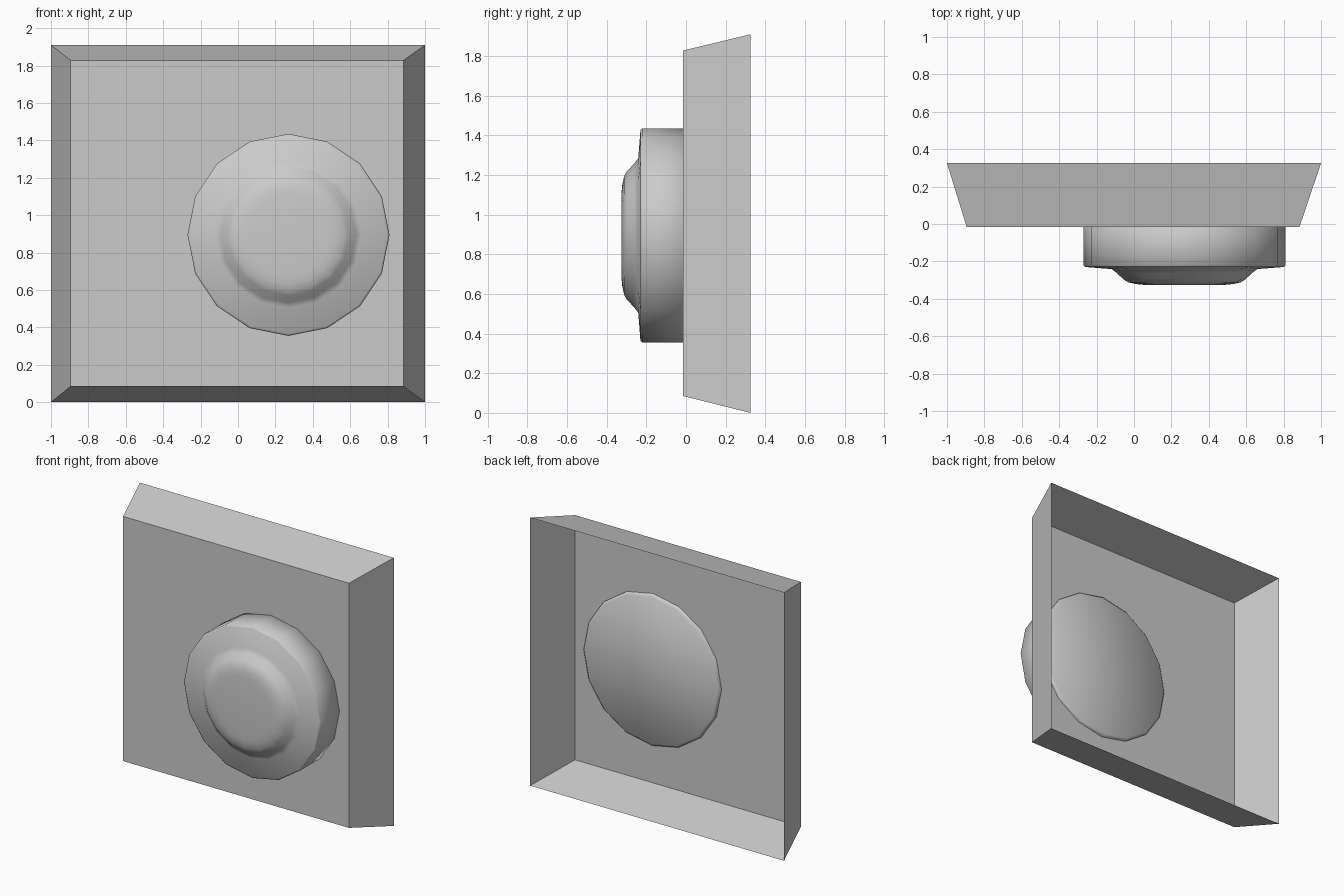
import bpy, bmesh
from math import cos, sin, pi, radians

if "Cube" in bpy.data.objects:
    bpy.data.objects.remove(bpy.data.objects["Cube"])


def finish(bm, name):
    mesh = bpy.data.meshes.new(name)
    bm.to_mesh(mesh)
    bm.free()
    obj = bpy.data.objects.new(name, mesh)
    bpy.context.collection.objects.link(obj)
    return obj


def ring(bm, points):
    return [bm.verts.new(p) for p in points]


def bridge(bm, a, b):
    n = len(a)
    for i in range(n):
        j = (i + 1) % n
        bm.faces.new((a[i], a[j], b[j], b[i]))


def rect(x0, x1, z0, z1, y):
    return [(x0, y, z0), (x1, y, z0), (x1, y, z1), (x0, y, z1)]


# wall panel: flared shell, open at the back
bm = bmesh.new()
front = ring(bm, rect(-0.895, 0.885, 0.085, 1.828, -0.015))
back = ring(bm, rect(-1, 1, 0, 1.91, 0.325))
bm.faces.new(front)
bridge(bm, back, front)
finish(bm, "panel")

# round push button: 16-sided turned profile (radius, y), back to front
SIDES, CX, CZ = 16, 0.27, 0.895
profile = [(0.525, 0.008), (0.54, -0.005), (0.54, -0.222), (0.53, -0.23),
           (0.39, -0.241), (0.362, -0.262), (0.325, -0.297),
           (0.30, -0.312), (0.26, -0.321), (0.22, -0.325)]
bm = bmesh.new()
rings = [ring(bm, [(CX + r * cos(2 * pi * i / SIDES), y,
                    CZ + r * sin(2 * pi * i / SIDES)) for i in range(SIDES)])
         for r, y in profile]
for a, b in zip(rings, rings[1:]):
    bridge(bm, a, b)
bm.faces.new(rings[0])
bm.faces.new(rings[-1])
bmesh.ops.recalc_face_normals(bm, faces=bm.faces)
button = finish(bm, "button")
bpy.context.view_layer.objects.active = button
button.select_set(True)
bpy.ops.object.shade_smooth_by_angle(angle=radians(60))
